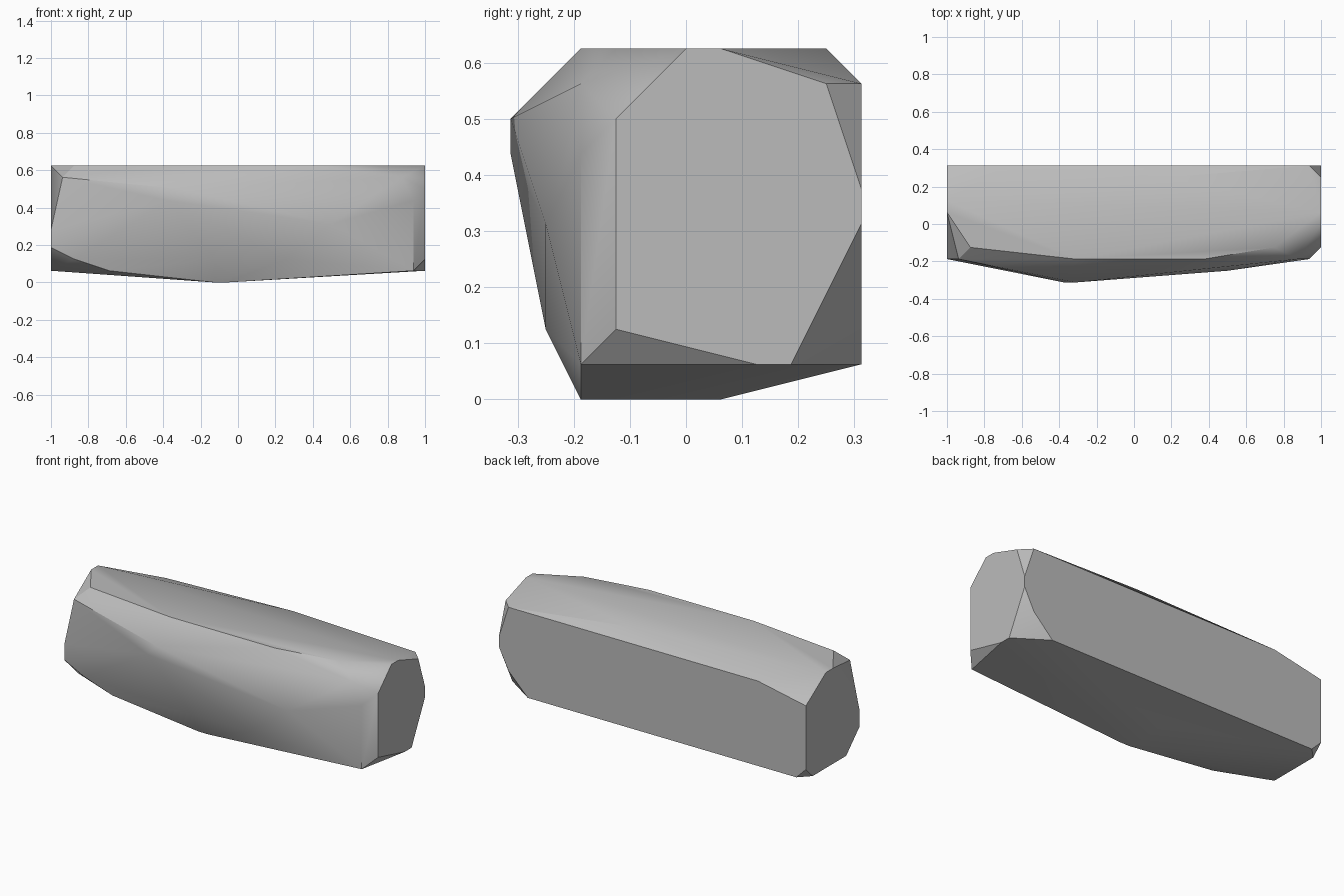
import bpy
import bmesh
import math
from mathutils import Vector

GRID = 1 / 16  # every corner of the stone lies on a coarse grid

old_cube = bpy.data.objects.get("Cube")
if old_cube:
    bpy.data.objects.remove(old_cube, do_unlink=True)


def make_material(name, colour):
    material = bpy.data.materials.new(name)
    material.use_nodes = True
    material.diffuse_color = colour
    shader = material.node_tree.nodes["Principled BSDF"]
    shader.inputs["Base Color"].default_value = colour
    shader.inputs["Roughness"].default_value = 0.9
    return material


def end_cap(x, outline):
    """Flat end of the stone, outlined in y and z."""
    return [(x, y, z) for y, z in outline]


def level(z, outline):
    """Corners sharing one height, outlined in x and y."""
    return [(x, y, z) for x, y in outline]


def wall(y, outline):
    """Corners sharing one depth, outlined in x and z."""
    return [(x, y, z) for x, z in outline]


def convex_stone(name, corners, material, smooth_angle):
    bm = bmesh.new()
    for corner in corners:
        bm.verts.new(Vector(corner) * GRID)
    hull = bmesh.ops.convex_hull(bm, input=bm.verts[:])
    unused = {v for v in hull["geom_interior"] + hull["geom_unused"]
              if isinstance(v, bmesh.types.BMVert)}
    bmesh.ops.delete(bm, geom=list(unused), context="VERTS")
    # Merge triangles that lie in the same plane
    bmesh.ops.dissolve_limit(bm, angle_limit=math.radians(0.5),
                             verts=bm.verts[:], edges=bm.edges[:])
    bmesh.ops.recalc_face_normals(bm, faces=bm.faces[:])
    mesh = bpy.data.meshes.new(name)
    bm.to_mesh(mesh)
    bm.free()
    mesh.materials.append(material)
    stone = bpy.data.objects.new(name, mesh)
    bpy.context.collection.objects.link(stone)
    # Soft broad facets, crisp corners
    bpy.ops.object.select_all(action="DESELECT")
    stone.select_set(True)
    bpy.context.view_layer.objects.active = stone
    bpy.ops.object.shade_smooth_by_angle(angle=math.radians(smooth_angle))
    return stone


# Two flat ends
left_end = end_cap(16, [(-2, 8), (0, 10), (1, 10), (4, 9), (5, 6),
                        (5, 5), (3, 1), (2, 1), (-2, 2)])
right_end = end_cap(-16, [(1, 10), (2, 10), (5, 8), (5, 2), (4, 1),
                          (-1, 1), (-3, 3), (-3, 4.5)])

# Top plateau and shallow keel underneath
top = level(10, [(12, -2), (6, -3), (-5, -3), (-14, -2), (3, 4)])
keel = level(0, [(-2, -3), (-1, -3), (-1, 1), (-2, 1)])

# Flat back and bulging front
back = wall(5, [(15, 9), (-11, 9), (-15, 1), (13, 1), (15, 3)])
front = wall(-3, [(15, 1), (15, 7), (14, 9), (-15, 9), (-14, 2), (-11, 1)])
bulge = wall(-4, [(8, 5), (4, 2), (-2, 2)])
nose = wall(-5, [(-6, 7), (-5, 8)])

stone_grey = make_material("stone grey", (0.5, 0.5, 0.5, 1))
convex_stone("stone_block",
             left_end + right_end + top + keel + back + front + bulge + nose,
             stone_grey, 30)
